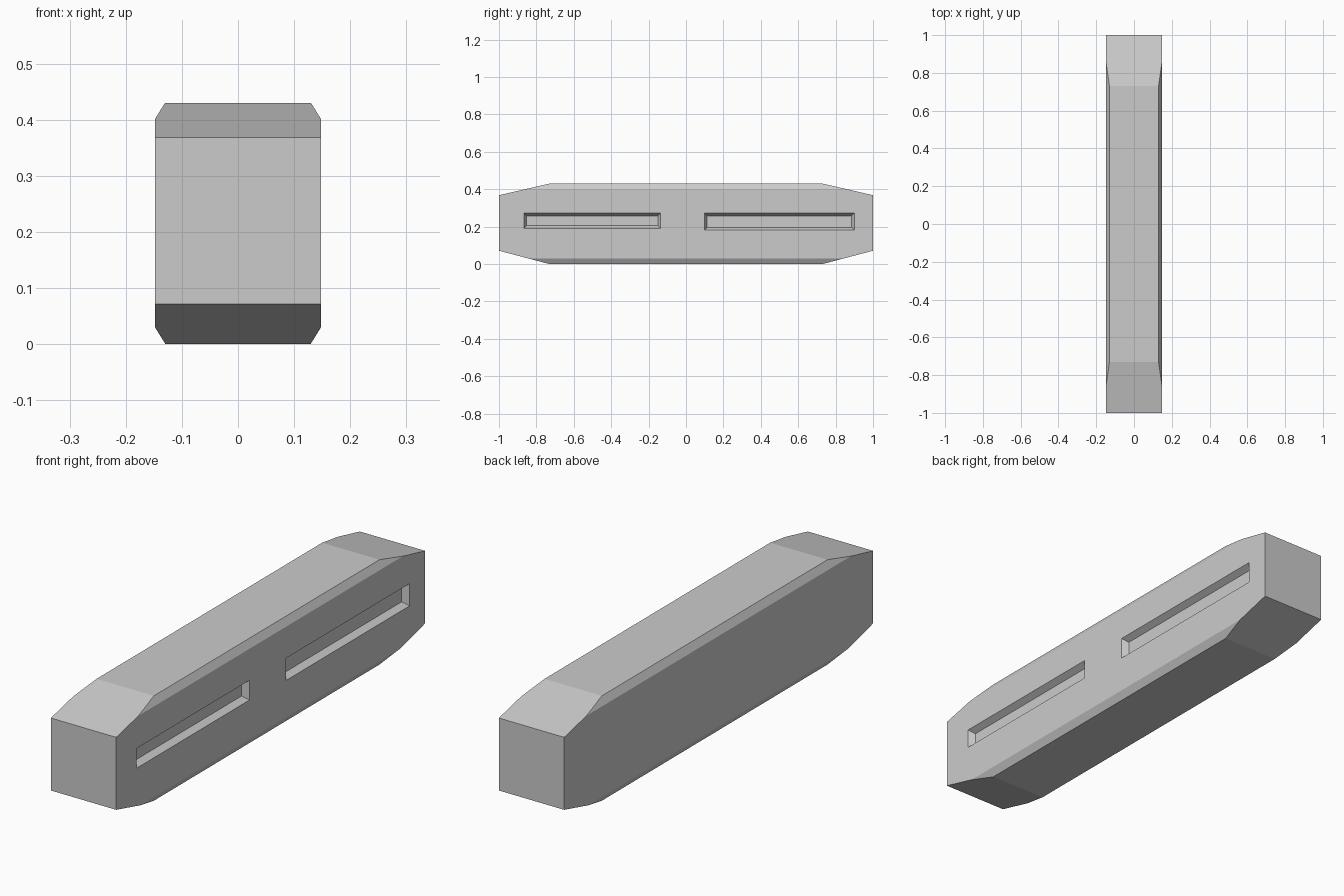
import bpy, bmesh
from mathutils import Vector

if "Cube" in bpy.data.objects:
    bpy.data.objects.remove(bpy.data.objects["Cube"])

W, H = 0.148, 0.43          # half width, height
DEPTH, TAPER = 0.026, 0.015  # slot recess


def new_object(name, bm):
    bmesh.ops.recalc_face_normals(bm, faces=bm.faces[:])
    me = bpy.data.meshes.new(name)
    bm.to_mesh(me)
    bm.free()
    ob = bpy.data.objects.new(name, me)
    bpy.context.collection.objects.link(ob)
    return ob


# Body: side profile with tapered ends, extruded across the width
profile = [(-1, 0.071), (-0.73, 0), (0.73, 0), (1, 0.071),
           (1, 0.368), (0.73, H), (-0.73, H), (-1, 0.368)]
bm = bmesh.new()
face = bm.faces.new([bm.verts.new((-W, y, z)) for y, z in profile])
ext = bmesh.ops.extrude_face_region(bm, geom=[face])
bmesh.ops.translate(bm, vec=(2 * W, 0, 0),
                    verts=[v for v in ext["geom"] if isinstance(v, bmesh.types.BMVert)])

# Chamfers along the four long edges
for sx in (-1, 1):
    for sz, z in ((1, 0.401), (-1, 0.03)):
        cut = bmesh.ops.bisect_plane(
            bm, geom=bm.verts[:] + bm.edges[:] + bm.faces[:],
            plane_co=(sx * W, 0, z), plane_no=Vector((sx * 0.029, 0, sz * 0.018)).normalized(),
            clear_outer=True)
        edges = [e for e in cut["geom_cut"] if isinstance(e, bmesh.types.BMEdge)]
        bmesh.ops.contextual_create(bm, geom=edges)
body = new_object("long_block", bm)

# Slots: shallow pockets with sloping walls on both sides
for sx in (-1, 1):
    for y0, y1, z0, z1 in ((-0.867, -0.136, 0.191, 0.272), (0.098, 0.9, 0.181, 0.272)):
        bm = bmesh.new()
        bmesh.ops.create_cube(bm, size=1)
        for v in bm.verts:
            outer = v.co.x > 0
            grow = TAPER if outer else -TAPER
            x = W + (DEPTH if outer else -DEPTH)
            y = y1 + grow if v.co.y > 0 else y0 - grow
            z = z1 + grow if v.co.z > 0 else z0 - grow
            v.co = (sx * x, y, z)
        cutter = new_object("slot_cutter", bm)
        cutter.hide_render = True
        mod = body.modifiers.new("slot", "BOOLEAN")
        mod.operation = "DIFFERENCE"
        mod.solver = "EXACT"
        mod.object = cutter
        bpy.context.view_layer.objects.active = body
        bpy.ops.object.modifier_apply(modifier=mod.name)
        bpy.data.objects.remove(cutter)
